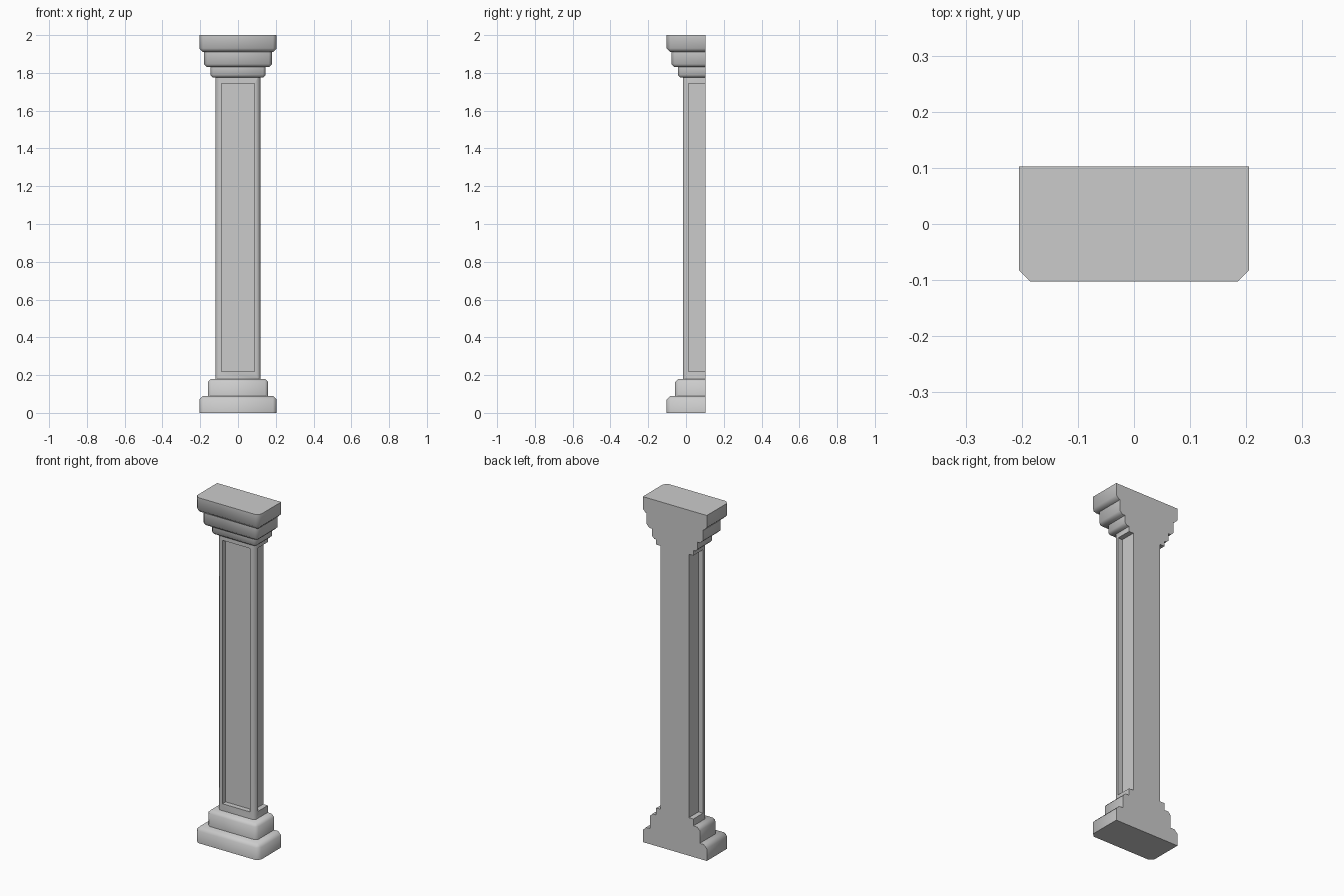
import bpy, bmesh, math

if "Cube" in bpy.data.objects:
    bpy.data.objects.remove(bpy.data.objects["Cube"])

BACK = 0.1025  # flat wall plane behind the half column


def add_box(bm, x0, x1, y0, y1, z0, z1):
    vs = bmesh.ops.create_cube(bm, size=1)["verts"]
    for v in vs:
        v.co = (x1 if v.co.x > 0 else x0,
                y1 if v.co.y > 0 else y0,
                z1 if v.co.z > 0 else z0)


def make_object(name, bm):
    mesh = bpy.data.meshes.new(name)
    bm.to_mesh(mesh)
    bm.free()
    obj = bpy.data.objects.new(name, mesh)
    bpy.context.collection.objects.link(obj)
    return obj


def smooth(obj):
    bpy.ops.object.select_all(action='DESELECT')
    obj.select_set(True)
    bpy.context.view_layer.objects.active = obj
    bpy.ops.object.shade_smooth_by_angle(angle=math.radians(60))


def block(name, half, z0, z1, bevel, soft_z=None):
    """Half-square slab; chamfers front corners and the rim at height soft_z."""
    bm = bmesh.new()
    add_box(bm, -half, half, BACK - half, BACK, z0, z1)
    edges = []
    for e in bm.edges:
        a, b = (v.co for v in e.verts)
        if min(a.y, b.y) > BACK - 1e-4:
            continue  # keep the wall side sharp
        vertical = abs(a.z - b.z) > 1e-4
        rim = soft_z is not None and abs(a.z - soft_z) < 1e-4 and not vertical
        if vertical or rim:
            edges.append(e)
    bmesh.ops.bevel(bm, geom=edges, offset=bevel, segments=1,
                    affect='EDGES', profile=0.5)
    obj = make_object(name, bm)
    smooth(obj)
    return obj


# Stepped base and capital
block("base_plinth", 0.205, 0.0, 0.09, 0.02, 0.09)
block("base_step", 0.16, 0.09, 0.18, 0.017, 0.18)
block("capital_lower", 0.146, 1.775, 1.83, 0.014, 1.775)
block("capital_middle", 0.18, 1.83, 1.91, 0.017, 1.83)
block("capital_top", 0.205, 1.91, 2.0, 0.02, 1.91)

# Shaft with sunken panels on the front and both sides
HALF, PANEL, DEPTH = 0.119, 0.088, 0.029
shaft = block("shaft", HALF, 0.18, 1.775, 0.014)
bm = bmesh.new()
Z0, Z1 = 0.22, 1.745
add_box(bm, -PANEL, PANEL, BACK - HALF - 0.1, BACK - HALF + DEPTH, Z0, Z1)
add_box(bm, HALF - DEPTH, HALF + 0.1, BACK - PANEL, BACK + 0.1, Z0, Z1)
add_box(bm, -HALF - 0.1, -HALF + DEPTH, BACK - PANEL, BACK + 0.1, Z0, Z1)
cutter = make_object("panel_cutter", bm)
cutter.hide_render = True
mod = shaft.modifiers.new("panels", 'BOOLEAN')
mod.operation = 'DIFFERENCE'
mod.solver = 'EXACT'
mod.object = cutter
bpy.ops.object.select_all(action='DESELECT')
shaft.select_set(True)
bpy.context.view_layer.objects.active = shaft
bpy.ops.object.modifier_move_to_index(modifier=mod.name, index=0)
bpy.ops.object.modifier_apply(modifier=mod.name)
bpy.data.objects.remove(cutter)
smooth(shaft)
